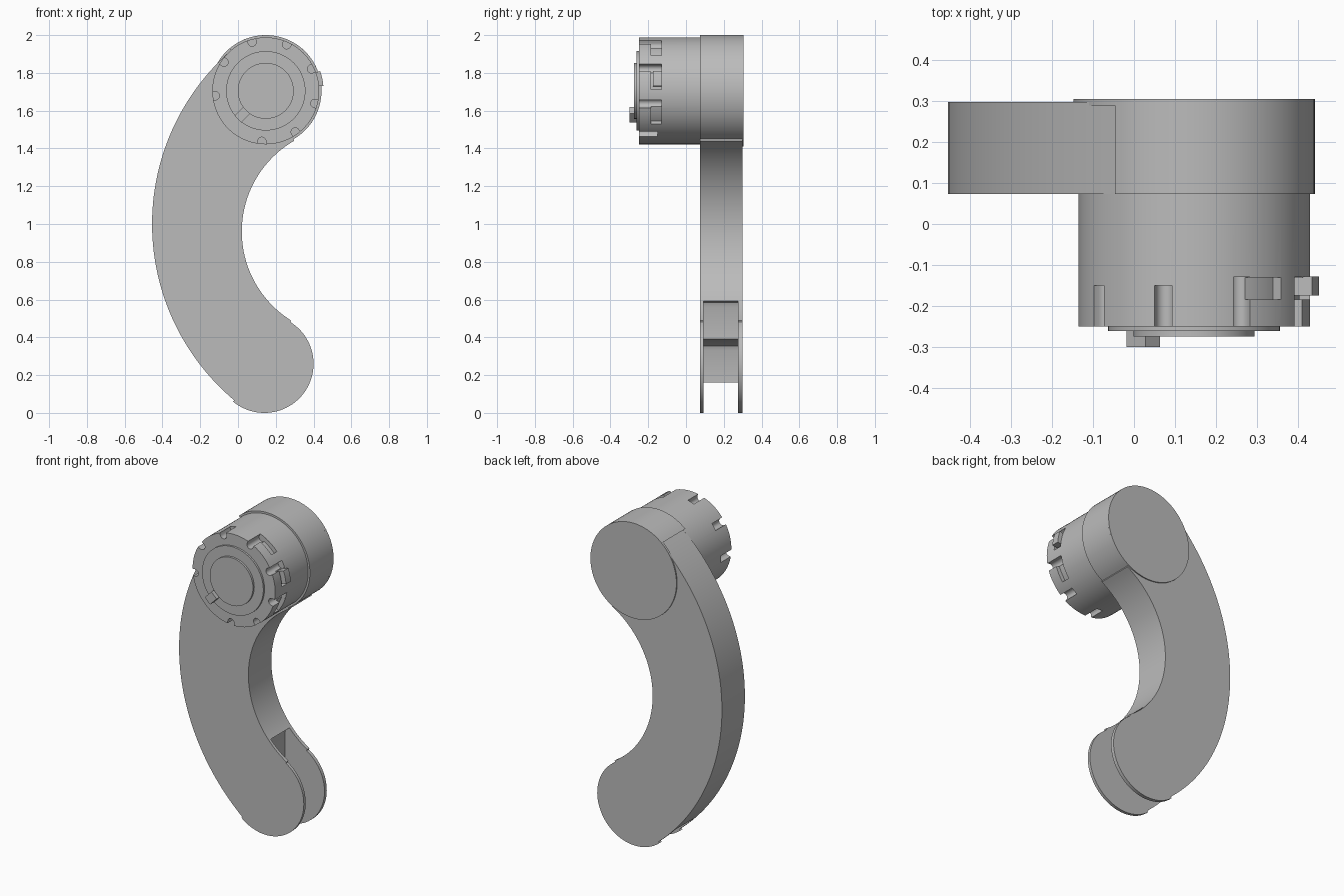
import bpy, bmesh
from math import sin, cos, radians
from mathutils import Vector

old = bpy.data.objects.get("Cube")
if old:
    bpy.data.objects.remove(old, do_unlink=True)

grey = bpy.data.materials.new("plain grey")
grey.use_nodes = True
grey.diffuse_color = (0.5, 0.5, 0.5, 1)
grey.node_tree.nodes["Principled BSDF"].inputs["Base Color"].default_value = (0.5, 0.5, 0.5, 1)

HUB = Vector((0.147, 1.705))    # upper joint centre (x, z)
TIP = Vector((0.14, 0.26))      # lower joint centre
OUTER = Vector((0.764, 1.0))    # centre of the outer sweep
INNER = Vector((0.575, 0.96))   # centre of the inner sweep


def arc(c, r, a0, a1, n=48):
    steps = [radians(a0 + (a1 - a0) * i / n) for i in range(n + 1)]
    return [(c[0] + r * cos(a), c[1] + r * sin(a)) for a in steps]


def circle(c, r, n=96):
    return arc(c, r, 0, 360, n)[:-1]


def prism(name, pts, y0, y1):
    """Extrude an (x, z) outline from y0 to y1."""
    bm = bmesh.new()
    face = bm.faces.new([bm.verts.new((x, y0, z)) for x, z in pts])
    out = bmesh.ops.extrude_face_region(bm, geom=[face])["geom"]
    moved = [v for v in out if isinstance(v, bmesh.types.BMVert)]
    bmesh.ops.translate(bm, verts=moved, vec=(0, y1 - y0, 0))
    bmesh.ops.recalc_face_normals(bm, faces=bm.faces)
    mesh = bpy.data.meshes.new(name)
    bm.to_mesh(mesh)
    bm.free()
    mesh.materials.append(grey)
    ob = bpy.data.objects.new(name, mesh)
    bpy.context.collection.objects.link(ob)
    return ob


def select(ob):
    bpy.ops.object.select_all(action='DESELECT')
    ob.select_set(True)
    bpy.context.view_layer.objects.active = ob


def cut(ob, cutter):
    cutter.hide_render = True
    select(ob)
    mod = ob.modifiers.new("cut", 'BOOLEAN')
    mod.operation, mod.solver, mod.object = 'DIFFERENCE', 'EXACT', cutter
    bpy.ops.object.modifier_apply(modifier=mod.name)
    bpy.data.objects.remove(cutter, do_unlink=True)


def polar(angle, r):
    a = radians(angle)
    return HUB + Vector((cos(a), sin(a))) * r


def radial_box(name, angle, r0, r1, width, y0, y1):
    side = Vector((-sin(radians(angle)), cos(radians(angle)))) * width / 2
    a, b = polar(angle, r0), polar(angle, r1)
    return prism(name, [a - side, b - side, b + side, a + side], y0, y1)


def sector(name, a0, a1, r0, r1, y0, y1):
    return prism(name, arc(HUB, r0, a0, a1, 12) + arc(HUB, r1, a1, a0, 12), y0, y1)


# Curved arm with rounded ends
outline = (arc(HUB, 0.295, 131, -60) + arc(INNER, 0.555, 120, 238)
           + arc(TIP, 0.26, 58, -130) + arc(OUTER, 1.219, 230, 131, 64))
arm = prism("curved_arm", outline, 0.073, 0.298)

# Stepped slot that leaves a two-plate fork at the lower end
slot = [(0.6, 0.595), (0.17, 0.595), (0.14, 0.585), (0.13, 0.56), (0.13, 0.39),
        (-0.08, 0.37), (-0.11, 0.355), (-0.12, 0.33), (-0.12, -0.2), (0.6, -0.2)]
cut(arm, prism("slot_cutter", slot, 0.092, 0.276))

# Back cover and stepped front discs
back = prism("back_cover", circle(HUB, 0.295), 0.29, 0.305)
flange = prism("front_flange", circle(HUB, 0.21), -0.262, -0.24)
cap = prism("front_cap", circle(HUB, 0.148), -0.275, -0.25)

# Joint drum with rim notches
drum = prism("joint_drum", circle(HUB, 0.283), -0.25, 0.08)
for i in range(9):
    angle = 25.6 + 40 * i
    if i == 5:      # the key sits here instead of a notch
        continue
    locking = i in (0, 1, 8)
    depth = -0.13 if locking else -0.15
    mouth = (arc(polar(angle, 0.268), 0.022, angle + 90, angle + 270, 12)
             + [polar(angle, 0.32) + Vector((sin(radians(angle)), -cos(radians(angle)))) * 0.022,
                polar(angle, 0.32) - Vector((sin(radians(angle)), -cos(radians(angle)))) * 0.022])
    cut(drum, prism("notch_cutter", mouth, -0.3, depth))
    if locking:     # sideways run of the bayonet notch
        cut(drum, sector("run_cutter", angle - 24, angle, 0.258, 0.32, -0.185, -0.131))

# Locating key and locking tab
key = radial_box("locating_key", 225.6, 0.145, 0.21, 0.05, -0.3, -0.25)
tab = sector("locking_tab", 5, 20, 0.25, 0.306, -0.175, -0.128)

for ob in (arm, back, flange, cap, drum, key, tab):
    select(ob)
    bpy.ops.object.shade_smooth_by_angle(angle=radians(30))
